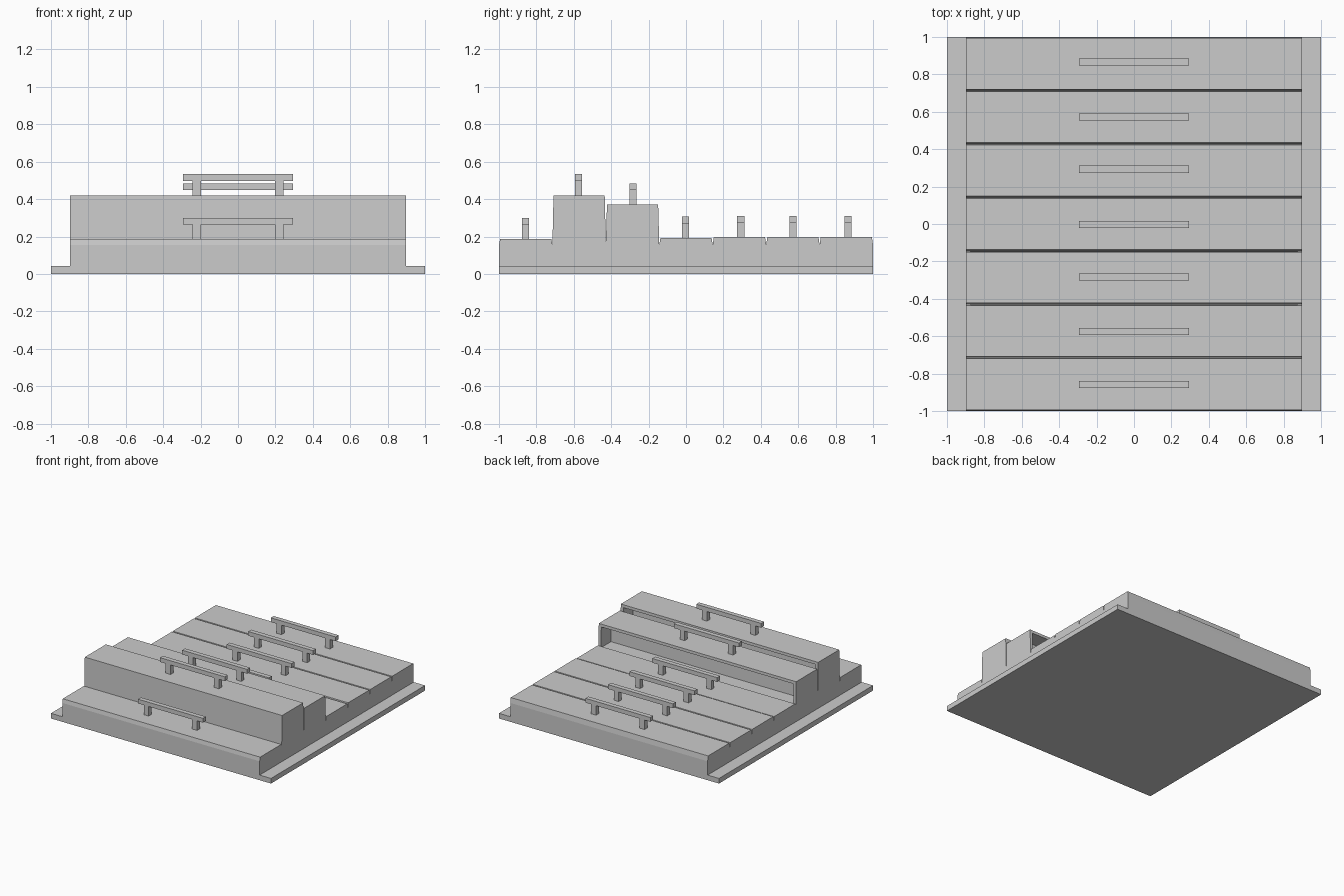
import bpy, bmesh
from mathutils import Vector

if "Cube" in bpy.data.objects:
    bpy.data.objects.remove(bpy.data.objects["Cube"])


def finish(bm, name):
    bmesh.ops.recalc_face_normals(bm, faces=bm.faces)
    mesh = bpy.data.meshes.new(name)
    bm.to_mesh(mesh)
    bm.free()
    ob = bpy.data.objects.new(name, mesh)
    bpy.context.collection.objects.link(ob)
    return ob


def add_box(bm, x0, x1, y0, y1, z0, z1):
    verts = bmesh.ops.create_cube(bm, size=1)["verts"]
    for v in verts:
        v.co = Vector((x1 if v.co.x > 0 else x0,
                       y1 if v.co.y > 0 else y0,
                       z1 if v.co.z > 0 else z0))
    return verts


def box(name, *bounds):
    bm = bmesh.new()
    add_box(bm, *bounds)
    return finish(bm, name)


SEAM = 0.155      # height where the drawers leave the cabinet
PITCH = 2 / 7     # drawer spacing
HALF = 0.897      # half width of the cabinet


def drawer(name, y0, y1, top, pulled):
    bm = bmesh.new()
    verts = add_box(bm, -HALF, HALF, y0, y1, SEAM, top)
    # front face is slightly narrower, leaving V grooves between drawers
    for v in verts:
        if v.co.z > SEAM + 0.001:
            v.co.y += 0.006 if v.co.y < (y0 + y1) / 2 else -0.006
    # pulled-out drawers show their open tray
    if pulled:
        bm.normal_update()
        face = max(bm.faces, key=lambda f: f.normal.y)
        bmesh.ops.inset_individual(bm, faces=[face], thickness=0.033)
        inner = bmesh.ops.extrude_discrete_faces(bm, faces=[face])["faces"]
        bmesh.ops.translate(bm, verts=inner[0].verts[:], vec=(0, -0.13, 0))
    return finish(bm, name)


def handle(name, y, top):
    bm = bmesh.new()
    w = 0.019
    add_box(bm, -0.295, 0.295, y - w, y + w, top + 0.078, top + 0.113)
    for x in (-0.22, 0.22):
        add_box(bm, x - 0.022, x + 0.022, y - w, y + w, top - 0.005, top + 0.078)
    return finish(bm, name)


# Back plate and cabinet carcass
box("back_plate", -1, 1, -1, 1, 0, 0.042)
box("cabinet_body", -HALF, HALF, -1, 1, 0.042, SEAM)

# Drawers with handles
tops = [0.187, 0.42, 0.37, 0.193, 0.197, 0.197, 0.197]
handle_y = [-0.858, -0.574, -0.284, -0.002, 0.293, 0.572, 0.866]
for i, (top, hy) in enumerate(zip(tops, handle_y)):
    y0 = -1 + i * PITCH
    drawer(f"drawer_{i + 1}", y0, y0 + PITCH, top, top > 0.3)
    handle(f"drawer_handle_{i + 1}", hy, top)
